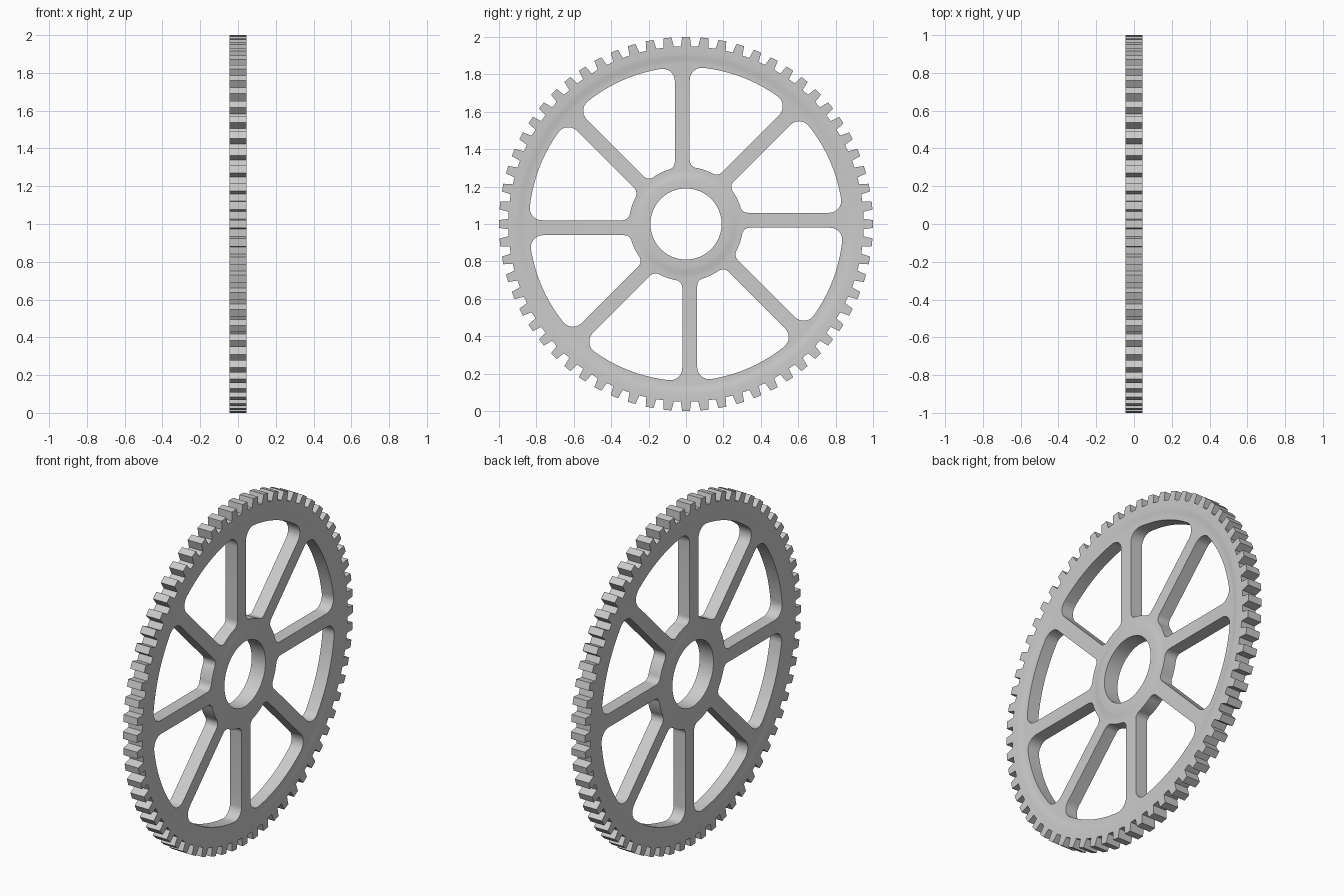
import bpy, bmesh
from math import sin, cos, asin, sqrt, pi, radians, tau

if "Cube" in bpy.data.objects:
    bpy.data.objects.remove(bpy.data.objects["Cube"])

TEETH, ROOT, TIP, HALF = 64, 0.95, 1.0, 0.045
WEB = 0.038            # half thickness of the spokes
RIM_IN, HUB = 0.84, 0.305


def make_object(name, bm):
    bmesh.ops.recalc_face_normals(bm, faces=bm.faces)
    me = bpy.data.meshes.new(name)
    bm.to_mesh(me)
    bm.free()
    ob = bpy.data.objects.new(name, me)
    bpy.context.collection.objects.link(ob)
    return ob


# Gear blank: closed cross-section swept round the x axis, outer edge toothed
side = [(0.19, HALF), (0.235, HALF), (0.25, 0.0435), (0.27, 0.0395), (0.285, WEB),
        (0.86, WEB), (0.875, 0.0395), (0.895, 0.0435), (0.91, HALF), (None, HALF)]
section = side + [(r, -x) for r, x in reversed(side)]
bm = bmesh.new()
columns = []
for t in range(TEETH):
    for da, edge in ((-0.029, ROOT), (-0.021, TIP), (0.021, TIP), (0.029, ROOT)):
        a = t * tau / TEETH + da
        col = []
        for r, x in section:
            rr = edge if r is None else r
            col.append(bm.verts.new((x, rr * cos(a), 1 + rr * sin(a))))
        columns.append(col)
n = len(section)
for i, c in enumerate(columns):
    d = columns[(i + 1) % len(columns)]
    for j in range(n):
        k = (j + 1) % n
        bm.faces.new((c[j], c[k], d[k], d[j]))
gear = make_object("spoked_gear", bm)


# Window outline between two offset spokes, with filleted corners
def arc(cx, cy, r, a0, a1, steps):
    return [(cx + r * cos(a0 + (a1 - a0) * i / steps),
             cy + r * sin(a0 + (a1 - a0) * i / steps)) for i in range(steps + 1)]


def window(step, low, high, fo=0.065, fi=0.04):
    def corner(rad, f, upper):
        d = (high if upper else low) + f
        ang = step - asin(d / rad) if upper else asin(d / rad)
        return rad * cos(ang), rad * sin(ang), ang
    x1, y1, p1 = corner(RIM_IN - fo, fo, False)
    x2, y2, p2 = corner(RIM_IN - fo, fo, True)
    x3, y3, p3 = corner(HUB + fi, fi, True)
    x4, y4, p4 = corner(HUB + fi, fi, False)
    pts = arc(x1, y1, fo, -pi / 2, p1, 8)
    pts += arc(0, 0, RIM_IN, p1, p2, 16)[1:-1]
    pts += arc(x2, y2, fo, p2, step + pi / 2, 8)
    pts += arc(x3, y3, fi, step + pi / 2, p3 + pi, 6)
    pts += arc(0, 0, HUB, p3, p4, 6)[1:-1]
    pts += arc(x4, y4, fi, p4 + pi, 1.5 * pi, 6)
    return pts


# Eight window cutters
bm = bmesh.new()
outline = window(radians(45), 0.06, 0.02)
for s in range(8):
    ca, sa = cos(s * pi / 4), sin(s * pi / 4)
    rings = [[bm.verts.new((x, u * ca - v * sa, 1 + u * sa + v * ca)) for u, v in outline]
             for x in (-0.1, 0.1)]
    bm.faces.new(rings[0])
    bm.faces.new(rings[1])
    m = len(outline)
    for i in range(m):
        j = (i + 1) % m
        bm.faces.new((rings[0][i], rings[0][j], rings[1][j], rings[1][i]))
cutter = make_object("window_cutter", bm)
cutter.hide_render = True

# Cut the windows and shade
mod = gear.modifiers.new("windows", 'BOOLEAN')
mod.operation = 'DIFFERENCE'
mod.solver = 'EXACT'
mod.object = cutter
bpy.context.view_layer.objects.active = gear
gear.select_set(True)
cutter.select_set(False)
bpy.ops.object.modifier_apply(modifier=mod.name)
bpy.data.objects.remove(cutter)
bpy.ops.object.shade_smooth_by_angle(angle=radians(30))
